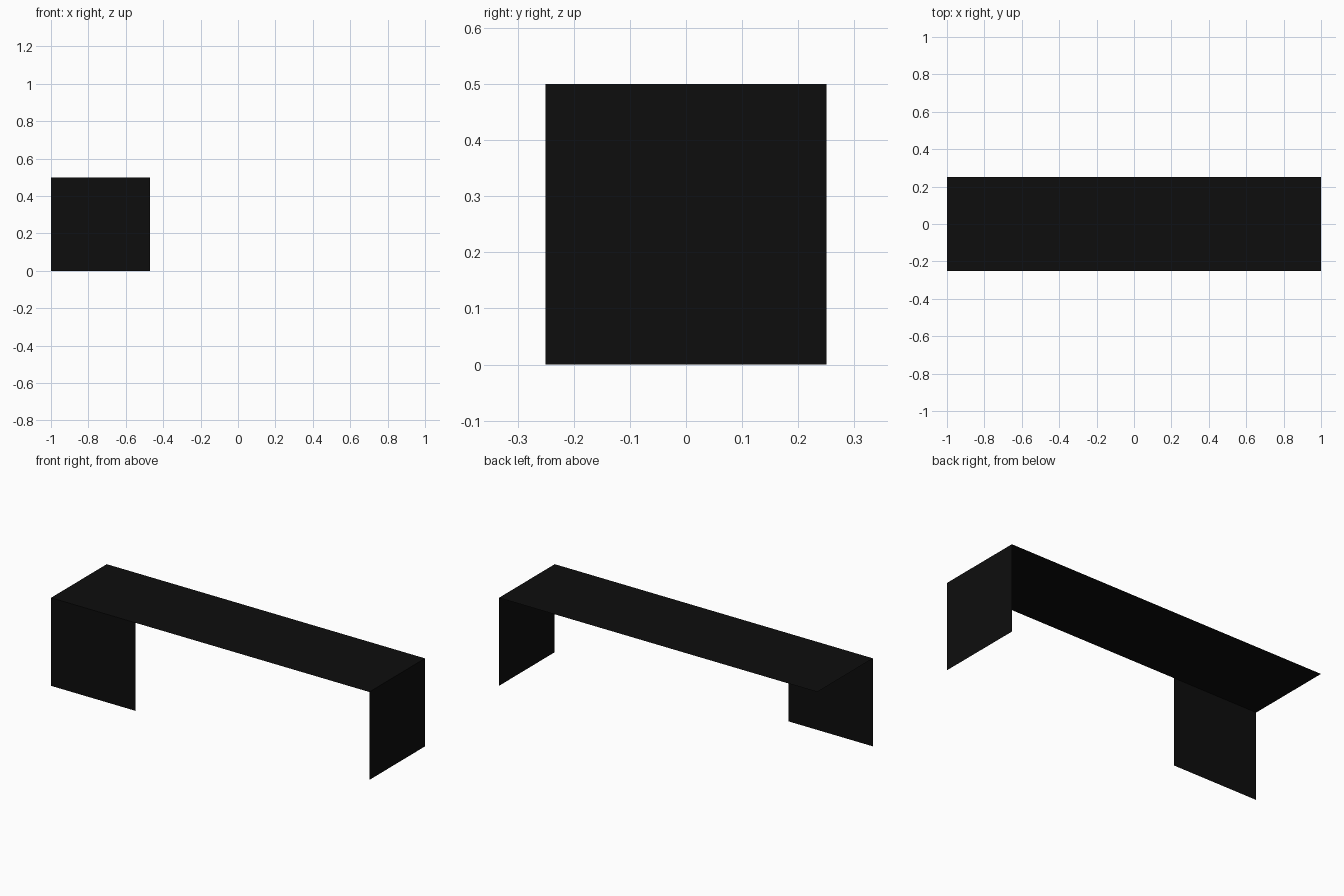
import bpy

cube = bpy.data.objects.get("Cube")
if cube:
    bpy.data.objects.remove(cube, do_unlink=True)

# Single near-black finish
black = bpy.data.materials.new("matte_black")
black.use_nodes = True
colour = (0.004, 0.004, 0.004, 1)
black.diffuse_color = colour
bsdf = black.node_tree.nodes["Principled BSDF"]
bsdf.inputs["Base Color"].default_value = colour
bsdf.inputs["Roughness"].default_value = 0.8

LENGTH, DEPTH, HEIGHT = 2.0, 0.5, 0.5
PANEL = 0.53


def sheet(name, corner, u, v):
    """Flat rectangular sheet spanned by u and v; its normal is u x v."""
    def at(i, j):
        return [c + i * a + j * b for c, a, b in zip(corner, u, v)]
    mesh = bpy.data.meshes.new(name)
    mesh.from_pydata([at(0, 0), at(1, 0), at(1, 1), at(0, 1)], [], [(0, 1, 2, 3)])
    mesh.materials.append(black)
    obj = bpy.data.objects.new(name, mesh)
    bpy.context.collection.objects.link(obj)
    return obj


x, y = LENGTH / 2, DEPTH / 2
# Long top, full end support, short front support
sheet("table_top", (-x, -y, HEIGHT), (LENGTH, 0, 0), (0, DEPTH, 0))
sheet("end_panel", (x, -y, 0), (0, DEPTH, 0), (0, 0, HEIGHT))
sheet("front_panel", (-x, -y, 0), (PANEL, 0, 0), (0, 0, HEIGHT))
